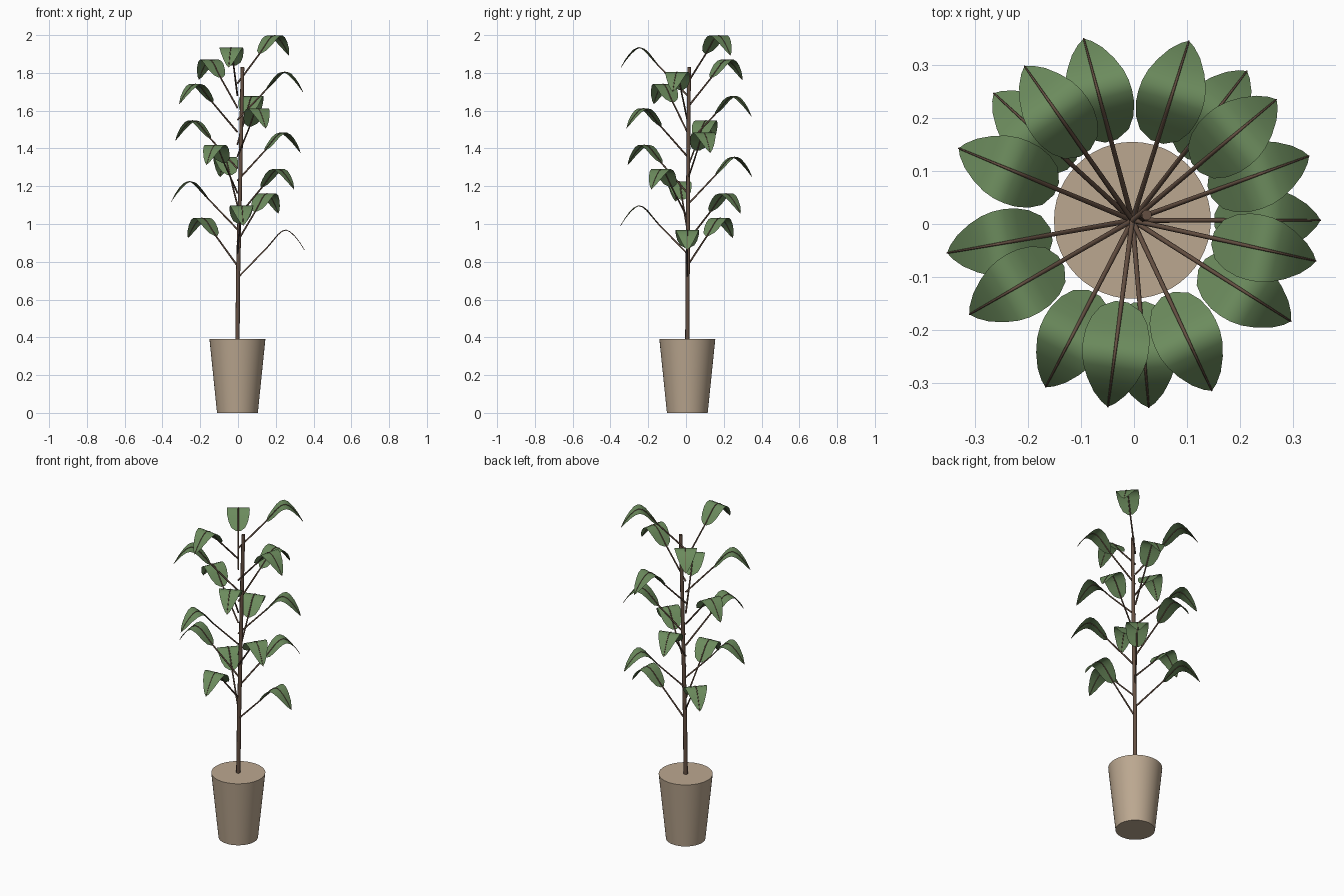
import bpy
import bmesh
import math
from mathutils import Matrix, Vector

cube = bpy.data.objects.get("Cube")
if cube:
    bpy.data.objects.remove(cube, do_unlink=True)

CENTRE = Vector((-0.003, 0.007, 0))


def material(name, rgb):
    m = bpy.data.materials.new(name)
    m.use_nodes = True
    m.diffuse_color = (*rgb, 1)
    m.node_tree.nodes["Principled BSDF"].inputs["Base Color"].default_value = (*rgb, 1)
    return m


clay = material("tan clay", (0.50, 0.39, 0.28))
bark = material("brown bark", (0.13, 0.08, 0.055))
green = material("leaf green", (0.15, 0.26, 0.11))


def add_object(name, data, mat):
    data.materials.append(mat)
    ob = bpy.data.objects.new(name, data)
    bpy.context.collection.objects.link(ob)
    return ob


def branch(name, points, radii, sides_level=1):
    """Tapered round tube along a path."""
    cu = bpy.data.curves.new(name, "CURVE")
    cu.dimensions = "3D"
    cu.bevel_depth = 1
    cu.bevel_resolution = sides_level
    cu.use_fill_caps = True
    sp = cu.splines.new("POLY")
    sp.points.add(len(points) - 1)
    for p, co, r in zip(sp.points, points, radii):
        p.co = (*co, 1)
        p.radius = r
    sp.use_smooth = True
    return add_object(name, cu, bark)


# Tapered closed pot
bpy.ops.mesh.primitive_cone_add(vertices=48, radius1=0.108, radius2=0.148,
                                depth=0.39, location=CENTRE + Vector((0, 0, 0.195)))
pot = bpy.context.object
pot.name = "pot"
pot.data.materials.append(clay)
bpy.ops.object.shade_smooth_by_angle(angle=math.radians(40))

# Slightly leaning trunk
branch("trunk",
       [CENTRE + Vector(p) for p in ((0, 0, 0.38), (0.004, 0.002, 0.75),
                                     (0.013, 0.004, 1.15), (0.02, 0.006, 1.5),
                                     (0.027, 0.01, 1.83))],
       [0.012, 0.0115, 0.011, 0.0105, 0.01], 2)

# Leaf arc: distance from the trunk, height, half width
ARC = [(0.155, 0.873, 0.012), (0.168, 0.888, 0.038), (0.19, 0.914, 0.053),
       (0.215, 0.944, 0.061), (0.237, 0.962, 0.063), (0.258, 0.968, 0.062),
       (0.28, 0.958, 0.057), (0.305, 0.934, 0.046), (0.33, 0.902, 0.03),
       (0.347, 0.875, 0.013), (0.355, 0.862, 0.0)]


def leaf_mesh():
    bm = bmesh.new()
    rows = []
    for r, z, w in ARC[:-1]:
        rows.append([bm.verts.new((r, w * s, z)) for s in (-1, 0, 1)])
    tip = bm.verts.new((ARC[-1][0], 0, ARC[-1][1]))
    for a, b in zip(rows, rows[1:]):
        for i in (0, 1):
            bm.faces.new((a[i], b[i], b[i + 1], a[i + 1]))
    for i in (0, 1):
        bm.faces.new((rows[-1][i], tip, rows[-1][i + 1]))
    for f in bm.faces:
        f.smooth = True
    me = bpy.data.meshes.new("leaf")
    bm.to_mesh(me)
    bm.free()
    return me


# Leaves spiral up the trunk, each with a stalk that runs on as its midrib
STALK = [(0, 0, 0.714)] + [(r, 0, z) for r, z, w in ARC]
STALK_RADII = [0.005] + [0.0042 - 0.0028 * i / (len(ARC) - 1) for i in range(len(ARC))]
for n in range(17):
    place = (Matrix.Translation(CENTRE + Vector((0, 0, 0.0644 * n)))
             @ Matrix.Rotation(math.radians(137.5 * n), 4, "Z"))
    leaf = add_object(f"leaf_{n + 1}", leaf_mesh(), green)
    leaf.matrix_world = place
    branch(f"leaf_stalk_{n + 1}", [place @ Vector(p) for p in STALK], STALK_RADII)
